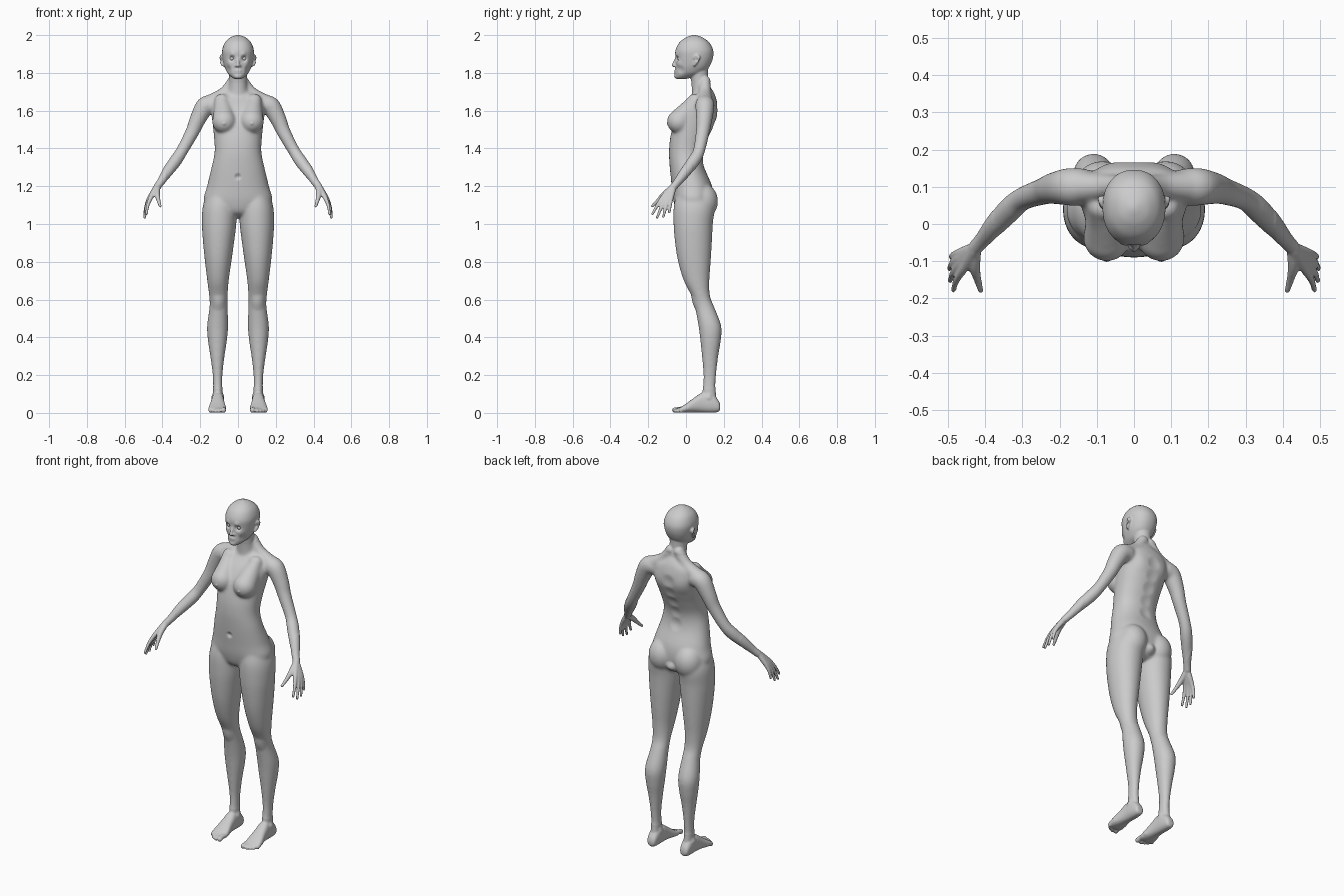
import bpy, bmesh, math
from mathutils import Vector, Matrix, kdtree

bm = bmesh.new()


def spline(rows, steps=5):
    """Catmull-Rom through rows of numbers."""
    out = []
    for i in range(len(rows) - 1):
        a, b, c, d = (rows[min(max(i + k, 0), len(rows) - 1)] for k in (-1, 0, 1, 2))
        for j in range(steps):
            t = j / steps
            out.append([0.5 * (2 * q + (r - p) * t + (2 * p - 5 * q + 4 * r - s) * t * t
                               + (3 * q - p - 3 * r + s) * t ** 3) for p, q, r, s in zip(a, b, c, d)])
    return out + [list(rows[-1])]


def skin(rings):
    vs = [[bm.verts.new(p) for p in ring] for ring in rings]
    n = len(vs[0])
    for a, b in zip(vs, vs[1:]):
        for i in range(n):
            bm.faces.new((a[i], a[(i + 1) % n], b[(i + 1) % n], b[i]))
    bm.faces.new(vs[0][::-1])
    bm.faces.new(vs[-1])


def loft(rows, axis='z', power=2.2, side=1, n=40):
    """Rows: position along axis, centre x, half width, low edge, high edge."""
    rings = []
    for t, cx, hw, lo, hi in spline(rows):
        ring = []
        for i in range(n):
            a = 2 * math.pi * i / n
            c, s = (math.copysign(abs(f) ** (2 / power), f) for f in (math.cos(a), math.sin(a)))
            u, v = side * cx + max(hw, .003) * c, (lo + hi) / 2 + (hi - lo) / 2 * s
            ring.append((u, v, t) if axis == 'z' else (u, t, v))
        rings.append(ring)
    skin(rings)


def ball(pos, radii, side=1):
    m = Matrix.Translation((side * pos[0], pos[1], pos[2])) @ Matrix.Diagonal((*radii, 1))
    bmesh.ops.create_uvsphere(bm, u_segments=24, v_segments=16, radius=1, matrix=m)


def tube(pts, side=1, n=20):
    """Round-ended limb through points x, y, z, radius."""
    pts = [(side * x, y, z, r) for x, y, z, r in pts]
    path = spline(pts)
    rings = []
    for i, (x, y, z, r) in enumerate(path):
        d = Vector(path[min(i + 1, len(path) - 1)][:3]) - Vector(path[max(i - 1, 0)][:3])
        q = d.to_track_quat('Z', 'Y')
        rings.append([Vector((x, y, z)) + q @ Vector((r * math.cos(2 * math.pi * k / n),
                      r * math.sin(2 * math.pi * k / n), 0)) for k in range(n)])
    skin(rings)
    for e in (pts[0], pts[-1]):
        ball(e[:3], (e[3],) * 3)


# torso
loft([(1.035, 0, .03, .0, .09), (1.06, 0, .11, -.045, .13), (1.12, 0, .18, -.066, .145),
      (1.2, 0, .164, -.076, .138), (1.3, 0, .14, -.086, .098), (1.38, 0, .124, -.09, .094),
      (1.46, 0, .127, -.083, .122), (1.55, 0, .137, -.06, .16), (1.62, 0, .145, -.02, .168),
      (1.67, 0, .13, .025, .158), (1.7, 0, .075, .045, .146), (1.73, 0, .045, .05, .125)])
# neck
loft([(1.66, 0, .06, .03, .14), (1.71, 0, .052, .03, .13), (1.76, 0, .047, .027, .119),
      (1.81, 0, .048, .02, .117), (1.86, 0, .05, .03, .12)], power=2)
# head
loft([(1.768, 0, .018, -.05, .0), (1.776, 0, .032, -.059, .03), (1.795, 0, .052, -.059, .085),
      (1.815, 0, .064, -.056, .11), (1.84, 0, .074, -.055, .128), (1.88, 0, .082, -.056, .143),
      (1.92, 0, .084, -.056, .144), (1.96, 0, .07, -.036, .124), (1.985, 0, .045, -.005, .092),
      (1.996, 0, .022, .02, .066), (2.001, 0, .004, .038, .048)])
# nose and lips
tube([(0, -.049, 1.885, .007), (0, -.058, 1.86, .008), (0, -.067, 1.84, .0095)])
ball((0, -.054, 1.812), (.02, .009, .006))
ball((0, -.053, 1.802), (.018, .009, .006))
ball((0, -.053, 1.782), (.018, .01, .012))

for s in (1, -1):
    ball((.010, -.058, 1.837), (.008, .009, .007), s)
    # ears
    tube([(.082, .045, 1.84, .007), (.087, .055, 1.858, .009), (.09, .068, 1.882, .009),
          (.087, .055, 1.89, .007), (.083, .045, 1.88, .006)], s)
    # shoulder slope, breast, buttock
    tube([(.025, .1, 1.755, .03), (.075, .1, 1.69, .034), (.15, .1, 1.638, .046)], s)
    tube([(.09, .045, 1.655, .035), (.078, .01, 1.6, .052), (.073, -.037, 1.542, .064)], s)
    ball((.085, .088, 1.12), (.08, .082, .095), s)
    # arm
    tube([(.14, .1, 1.632, .05), (.175, .1, 1.622, .051), (.215, .096, 1.55, .043),
          (.243, .088, 1.485, .037), (.298, .068, 1.385, .032), (.33, .042, 1.335, .034),
          (.37, .0, 1.28, .03), (.405, -.04, 1.228, .022), (.425, -.062, 1.2, .02)], s)
    # palm and fingers: knuckle then tip
    for k, tip in (((.462, -.126, 1.138), (.485, -.178, 1.052)),
                   ((.470, -.110, 1.130), (.494, -.153, 1.034)),
                   ((.473, -.094, 1.130), (.496, -.120, 1.038)),
                   ((.470, -.078, 1.136), (.492, -.088, 1.062))):
        k, tip = Vector(k), Vector(tip)
        w = Vector((.425, -.064, 1.205)).lerp(k, .12)
        mid = k.lerp(tip, .5) + Vector((.004, 0, .004))
        tube([(*w, .016), (*w.lerp(k, .55), .0145), (*k, .012), (*mid, .0092), (*tip, .0072)], s)
    tube([(.426, -.075, 1.19, .016), (.428, -.115, 1.158, .015), (.42, -.15, 1.122, .0105),
          (.412, -.178, 1.095, .008)], s)
    # leg
    loft([(1.2, .085, .06, -.04, .11), (1.1, .096, .089, -.064, .15), (1.0, .1, .091, -.066, .142),
          (.9, .103, .082, -.058, .137), (.8, .105, .07, -.042, .131), (.7, .106, .057, -.012, .124),
          (.62, .104, .049, .028, .127), (.56, .103, .048, .047, .15), (.46, .108, .056, .066, .187),
          (.38, .109, .05, .076, .184), (.3, .109, .038, .084, .171), (.2, .108, .026, .092, .16),
          (.12, .107, .025, .088, .157), (.05, .107, .026, .085, .165)], power=2.05, side=s)
    # foot and toes
    loft([(.181, .107, .014, .02, .04), (.172, .107, .025, .006, .065), (.14, .107, .031, .001, .1),
          (.09, .107, .033, .002, .108), (.05, .108, .037, .003, .085), (.01, .109, .045, .001, .056),
          (-.02, .11, .048, .001, .036), (-.035, .11, .044, .004, .027)], 'y', 2.4, s)
    for x, y, r in ((.077, -.06, .0145), (.101, -.061, .0105), (.118, -.053, .01),
                    (.133, -.042, .0095), (.147, -.026, .009)):
        tube([(x, .01, .024, r), (x, y * .5, .02, r * .9), (x, y, r, r)], s)

# fuse every part into one skin
bmesh.ops.recalc_face_normals(bm, faces=bm.faces)
raw = bpy.data.meshes.new("body_parts")
bm.to_mesh(raw)
bm.free()
body = bpy.data.objects.new("body", raw)
bpy.context.collection.objects.link(body)
mod = body.modifiers.new("fuse", 'REMESH')
mod.mode = 'VOXEL'
mod.voxel_size = .0045
fused = bpy.data.meshes.new_from_object(body.evaluated_get(bpy.context.evaluated_depsgraph_get()))
body.modifiers.clear()
body.data = fused

# soften the joins, more on the trunk and limbs than on face, hands and feet
bm = bmesh.new()
bm.from_mesh(fused)
trunk = [v for v in bm.verts if .13 < v.co.z < 1.755 and abs(v.co.x) < .38]
for group, count in ((list(bm.verts), 3), (trunk, 22)):
    for _ in range(count):
        bmesh.ops.smooth_vert(bm, verts=group, factor=.5, use_axis_x=True, use_axis_y=True, use_axis_z=True)

# sculpted dents and bumps: centre, radius, push
bm.verts.ensure_lookup_table()
tree = kdtree.KDTree(len(bm.verts))
for i, v in enumerate(bm.verts):
    tree.insert(v.co, i)
tree.balance()
dabs = [((.032, -.05, 1.876), .022, (0, .013, 0)), ((.03, -.052, 1.9), .022, (0, -.004, 0)),
        ((.048, -.04, 1.85), .028, (.002, -.004, 0)), ((.055, -.03, 1.815), .03, (-.004, .002, 0)),
        ((.098, .058, 1.868), .013, (-.008, 0, 0)), ((0, -.082, 1.25), .022, (0, .009, 0)),
        ((.105, .045, .585), .05, (0, -.007, 0)), ((.082, .12, .09), .025, (-.006, 0, 0)),
        ((.132, .12, .085), .025, (.006, 0, 0)), ((.073, -.101, 1.53), .014, (0, -.004, 0)),
        ((.085, .165, 1.58), .07, (0, .006, 0)), ((.07, .03, 1.672), .03, (0, -.004, .002)),
        ((0, .14, 1.08), .04, (0, .016, 0)), ((0, -.06, 1.807), .008, (0, .002, 0))]
dabs += [((0, .165 - .07 * max(0, 1.6 - z) / .3, z), .045, (0, -.006, 0)) for z in (1.6, 1.53, 1.46, 1.39, 1.32)]
for c, r, push in dabs:
    for s in ((1, -1) if c[0] else (1,)):
        for co, i, d in tree.find_range((s * c[0], c[1], c[2]), r):
            f = (1 - (d / r) ** 2) ** 2
            bm.verts[i].co += Vector((s * push[0], push[1], push[2])) * f
bm.to_mesh(fused)
bm.free()
fused.polygons.foreach_set("use_smooth", [True] * len(fused.polygons))

# eyeballs
for s, name in ((1, "eye_left"), (-1, "eye_right")):
    bpy.ops.mesh.primitive_uv_sphere_add(segments=24, ring_count=16, radius=.0135,
                                         location=(s * .032, -.031, 1.876))
    bpy.context.object.name = name
    bpy.ops.object.shade_smooth()
